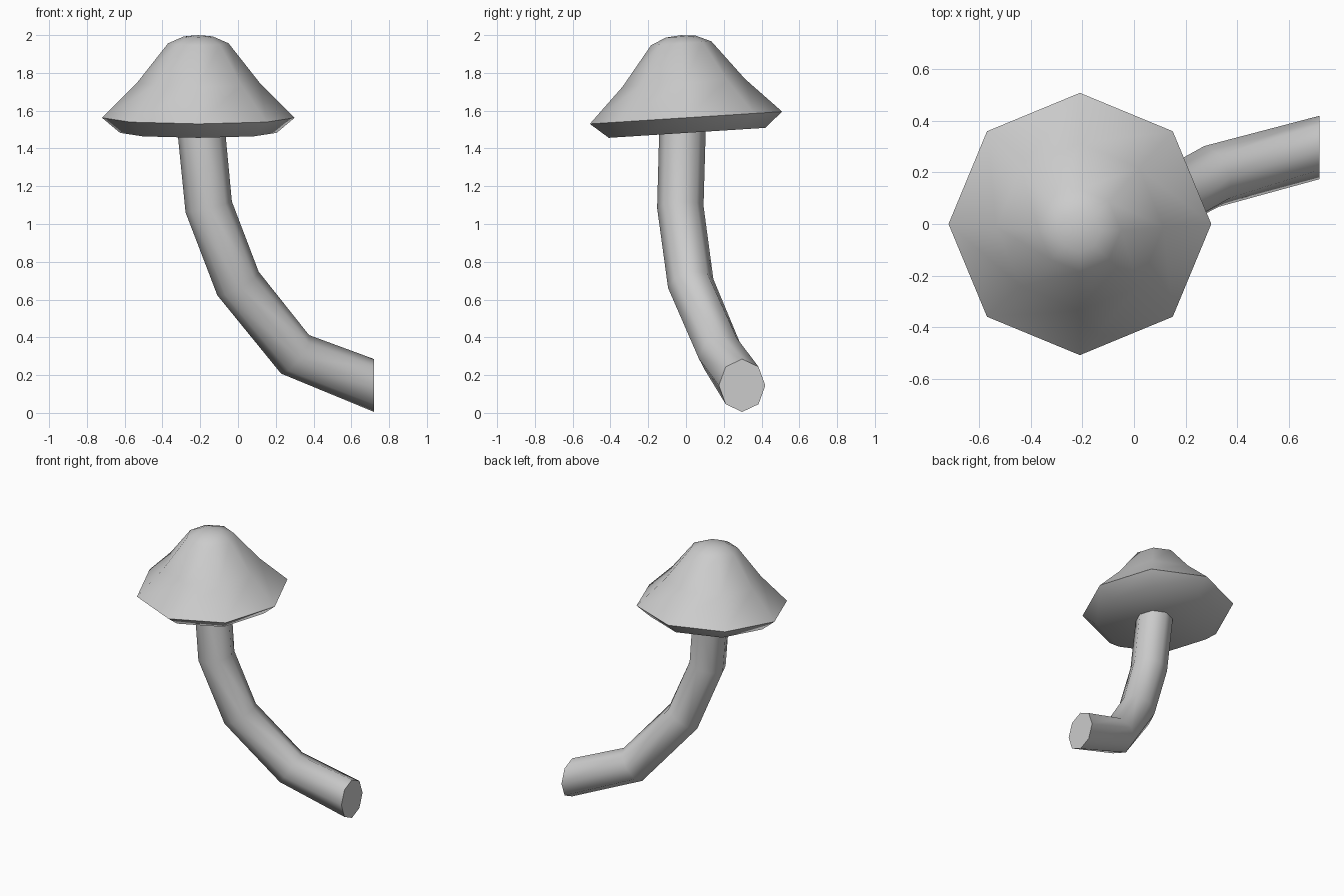
import bpy, bmesh, math
from mathutils import Vector, Matrix

if "Cube" in bpy.data.objects:
    bpy.data.objects.remove(bpy.data.objects["Cube"])

SIDES = 8


def build(name, rings, tip=None):
    """Skin a stack of rings, closing both ends (the last one with an optional tip)."""
    bm = bmesh.new()
    loops = [[bm.verts.new(p) for p in ring] for ring in rings]
    for a, b in zip(loops, loops[1:]):
        for i in range(SIDES):
            j = (i + 1) % SIDES
            bm.faces.new((a[i], a[j], b[j], b[i]))
    bm.faces.new(loops[0])
    if tip is None:
        bm.faces.new(loops[-1])
    else:
        t = bm.verts.new(tip)
        for i in range(SIDES):
            bm.faces.new((loops[-1][i], loops[-1][(i + 1) % SIDES], t))
    bmesh.ops.recalc_face_normals(bm, faces=bm.faces)
    mesh = bpy.data.meshes.new(name)
    bm.to_mesh(mesh)
    bm.free()
    obj = bpy.data.objects.new(name, mesh)
    bpy.context.collection.objects.link(obj)
    bpy.ops.object.select_all(action='DESELECT')
    obj.select_set(True)
    bpy.context.view_layer.objects.active = obj
    bpy.ops.object.shade_smooth_by_angle(angle=math.radians(60))
    return obj


def ring(center, u, v):
    c = Vector(center)
    angles = [2 * math.pi * i / SIDES for i in range(SIDES)]
    return [c + u * math.cos(a) + v * math.sin(a) for a in angles]


# Cap: turned profile (radius, height above rim), tilted slightly to the front
profile = [(0.415, -0.08), (0.51, 0.0), (0.325, 0.185), (0.16, 0.395), (0.08, 0.43)]
tilt = Matrix.Translation((-0.21, 0, 1.5625)) @ Matrix.Rotation(math.radians(3.65), 4, 'X')
cap_rings = [[tilt @ p for p in ring((0, 0, h), Vector((r, 0, 0)), Vector((0, r, 0)))]
             for r, h in profile]
build("mushroom_cap", cap_rings, tilt @ Vector((0, 0, 0.438)))

# Stem: octagonal tube bending towards a vertical cut at the foot
path = [Vector(p) for p in ((-0.197, -0.018, 1.52), (-0.155, -0.03, 1.09),
                            (0.0, 0.025, 0.685), (0.302, 0.185, 0.31),
                            (0.72, 0.297, 0.145))]
stem_rings = []
for i, p in enumerate(path):
    if i == len(path) - 1:
        n, ru = Vector((1, 0, 0)), 0.14
    else:
        n = (path[i + 1] - p).normalized()
        if i:
            n += (p - path[i - 1]).normalized()
        n.normalize()
        ru = 0.126
    u = n.cross(Vector((0, 1, 0))).normalized()
    v = u.cross(n)
    stem_rings.append(ring(p, u * ru, v * 0.123))
build("mushroom_stem", stem_rings)
